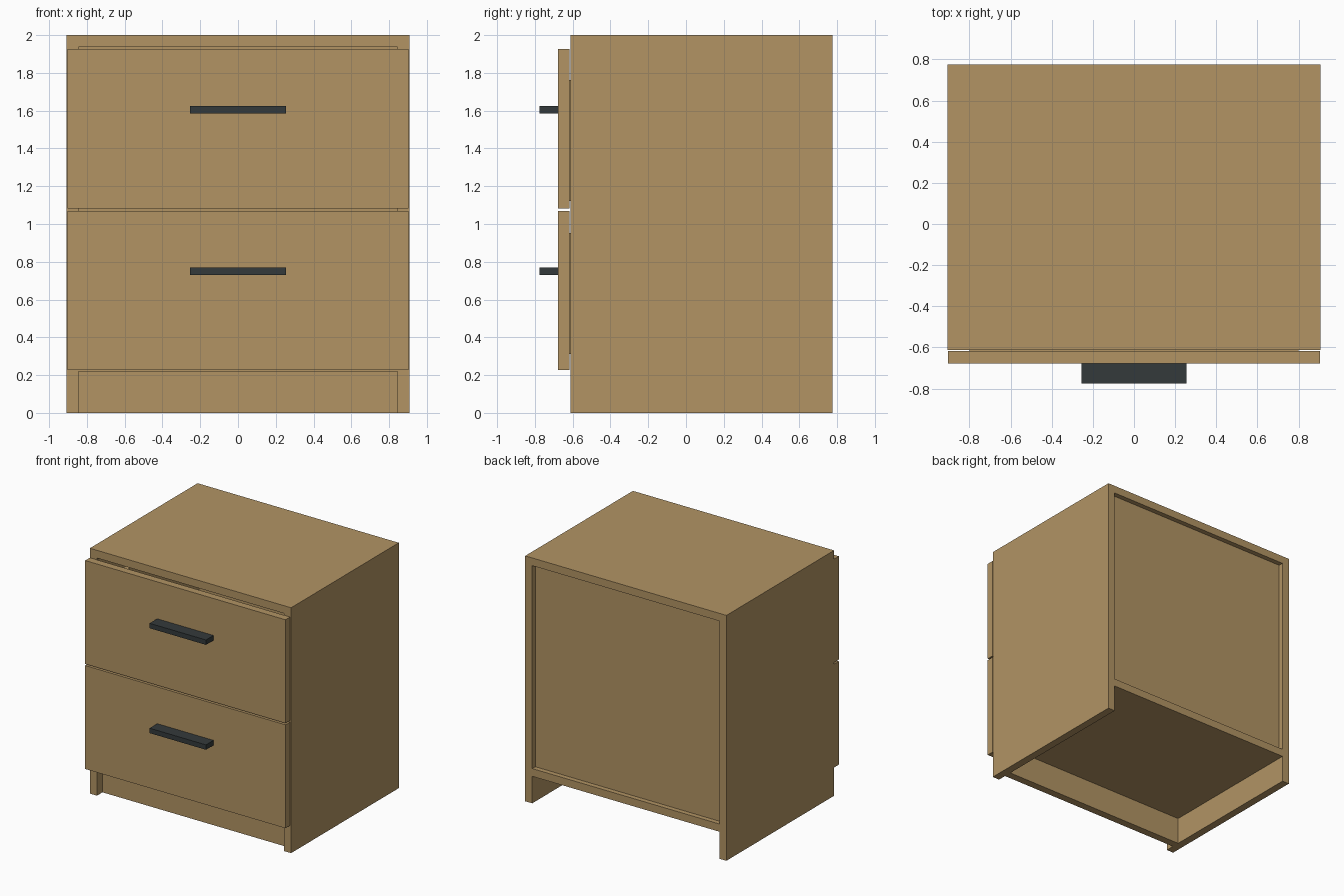
import bpy
import bmesh
from mathutils import Vector

if "Cube" in bpy.data.objects:
    bpy.data.objects.remove(bpy.data.objects["Cube"])


def material(name, rgb):
    m = bpy.data.materials.new(name)
    m.diffuse_color = (*rgb, 1.0)
    m.use_nodes = True
    m.node_tree.nodes["Principled BSDF"].inputs["Base Color"].default_value = m.diffuse_color
    return m


WOOD = material("oak wood", (0.445, 0.296, 0.127))
DARK = material("dark metal", (0.034, 0.042, 0.044))


def boxes(name, mat, extents):
    """One object made of boxes, each given as (x0, x1, y0, y1, z0, z1)."""
    bm = bmesh.new()
    for x0, x1, y0, y1, z0, z1 in extents:
        verts = bmesh.ops.create_cube(bm, size=1)["verts"]
        mid = Vector((x0 + x1, y0 + y1, z0 + z1)) / 2
        for v in verts:
            v.co = Vector((v.co.x * (x1 - x0), v.co.y * (y1 - y0), v.co.z * (z1 - z0))) + mid
    me = bpy.data.meshes.new(name)
    bm.to_mesh(me)
    bm.free()
    me.materials.append(mat)
    ob = bpy.data.objects.new(name, me)
    bpy.context.collection.objects.link(ob)
    return ob


W, T = 0.907, 0.063          # half width, board thickness
IN = W - T                   # inner half width
FRONT, BACK = -0.612, 0.775
BASE = 0.22                  # underside of the bottom board

# Carcass
boxes("left_side", WOOD, [(-W, -IN, FRONT, BACK, 0, 2)])
boxes("right_side", WOOD, [(IN, W, FRONT, BACK, 0, 2)])
boxes("top_board", WOOD, [(-IN, IN, FRONT, BACK, 2 - T, 2)])
boxes("bottom_board", WOOD, [(-IN, IN, FRONT, BACK, BASE, BASE + T)])
boxes("back_panel", WOOD, [(-IN, IN, BACK - 0.065, BACK - 0.04, BASE + T, 2 - T)])
boxes("plinth", WOOD, [(-IN, IN, -0.54, -0.477, 0, BASE)])

# Drawers: front, open-topped box and bar handle
D, S = 0.80, 0.04            # half width and wall thickness of the drawer box
Y0, Y1 = -0.618, 0.62        # drawer box depth
for label, z in (("lower", 0.227), ("upper", 1.083)):
    boxes(label + "_drawer_front", WOOD, [(-0.903, 0.903, -0.678, Y0, z, z + 0.843)])
    b, t = (0.313, 0.953) if label == "lower" else (1.123, 1.763)
    boxes(label + "_drawer_box", WOOD, [
        (-D, -D + S, Y0, Y1, b, t),
        (D - S, D, Y0, Y1, b, t),
        (-D + S, D - S, Y0, Y0 + S, b, t),
        (-D + S, D - S, Y1 - S, Y1, b, t),
        (-D + S, D - S, Y0 + S, Y1 - S, b, b + S),
    ])
    h = 0.73 if label == "lower" else 1.585
    boxes(label + "_handle", DARK, [(-0.254, 0.254, -0.775, -0.678, h, h + 0.04)])
